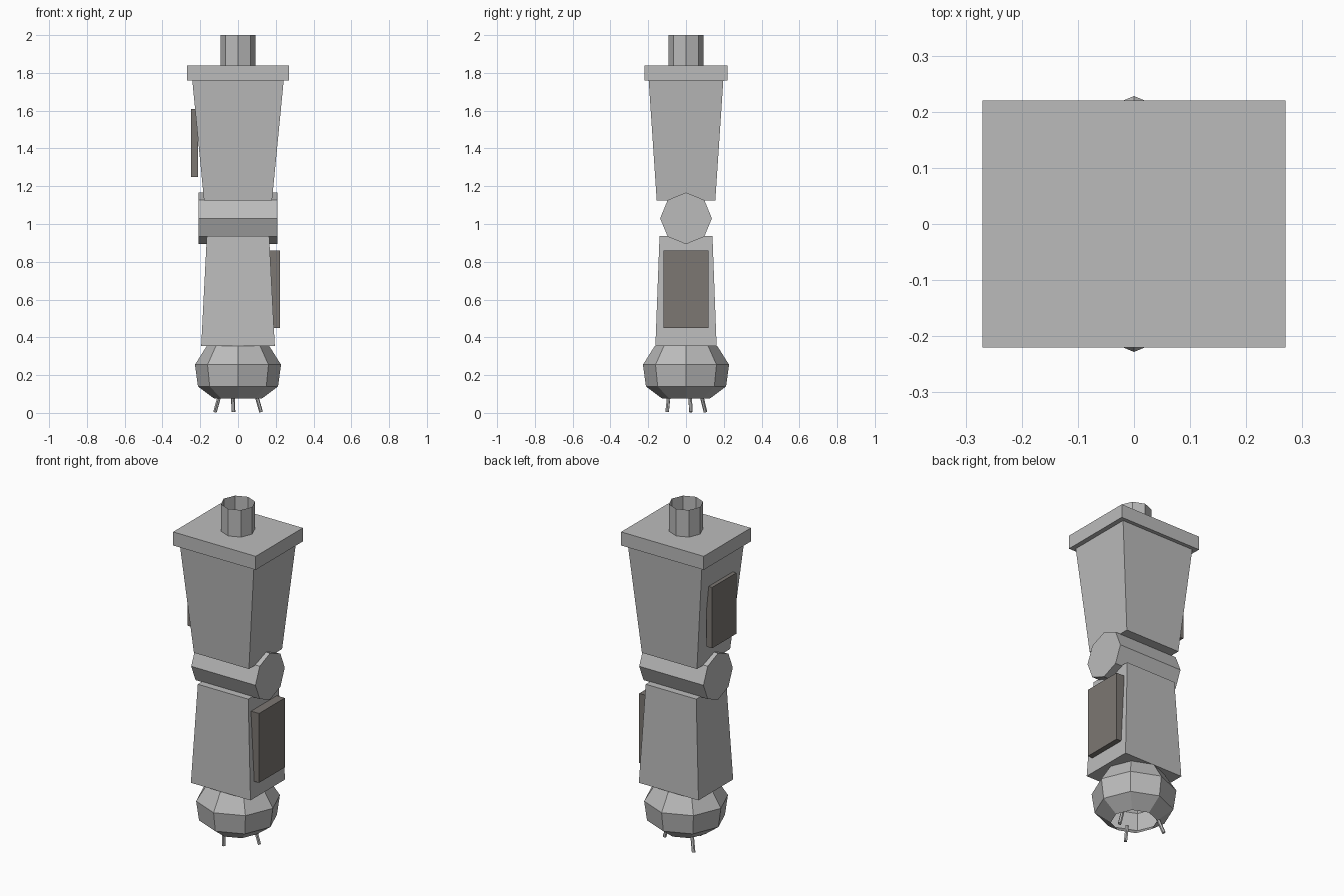
import bpy, bmesh, math
from mathutils import Vector

if "Cube" in bpy.data.objects:
    bpy.data.objects.remove(bpy.data.objects["Cube"])


def material(name, rgb):
    m = bpy.data.materials.new(name)
    m.use_nodes = True
    m.diffuse_color = (*rgb, 1)
    m.node_tree.nodes["Principled BSDF"].inputs["Base Color"].default_value = (*rgb, 1)
    return m


GREY = material("plain grey", (0.5, 0.5, 0.5))
BROWN = material("brown grey", (0.2, 0.184, 0.17))


def finish(name, bm, mat):
    mesh = bpy.data.meshes.new(name)
    bm.to_mesh(mesh)
    bm.free()
    mesh.materials.append(mat)
    obj = bpy.data.objects.new(name, mesh)
    bpy.context.collection.objects.link(obj)
    return obj


def block(name, x, y, z, mat=GREY, top=None):
    """Box from ranges; top gives the half sizes of a tapered upper end."""
    bm = bmesh.new()
    bmesh.ops.create_cube(bm, size=1)
    for v in bm.verts:
        upper = v.co.z > 0
        px, py = x[v.co.x > 0], y[v.co.y > 0]
        if top and upper:
            px, py = math.copysign(top[0], px), math.copysign(top[1], py)
        v.co = (px, py, z[upper])
    return finish(name, bm, mat)


def lathe(name, profile, sides=8):
    """Open shell of revolution from (radius, height) points."""
    bm = bmesh.new()
    rings = [[bm.verts.new((r * math.cos(a), r * math.sin(a), z))
              for a in (math.tau * i / sides for i in range(sides))]
             for r, z in profile]
    for low, high in zip(rings, rings[1:]):
        for i in range(sides):
            j = (i + 1) % sides
            bm.faces.new((low[i], low[j], high[j], high[i]))
    return finish(name, bm, GREY)


def rod(name, start, end, radius, sides=8):
    """Capped cylinder between two points."""
    start, end = Vector(start), Vector(end)
    bm = bmesh.new()
    bmesh.ops.create_cone(bm, cap_ends=True, segments=sides, radius1=radius,
                          radius2=radius, depth=(end - start).length)
    obj = finish(name, bm, GREY)
    obj.location = (start + end) / 2
    obj.rotation_mode = 'QUATERNION'
    obj.rotation_quaternion = (end - start).to_track_quat('Z', 'Y')
    return obj


# Upper limb with its mounting plate and hollow neck
lathe("neck_tube", [(0.093, 1.8), (0.093, 2.0)])
block("top_plate", (-0.27, 0.27), (-0.22, 0.22), (1.76, 1.84))
block("upper_limb", (-0.18, 0.18), (-0.155, 0.155), (1.125, 1.77), top=(0.243, 0.198))

# Hinge and lower limb
rod("hinge_joint", (-0.21, 0, 1.03), (0.21, 0, 1.03), 0.137)
block("lower_limb", (-0.195, 0.195), (-0.162, 0.162), (0.355, 0.937), top=(0.165, 0.14))

# Side panels
block("upper_right_panel", (-0.25, -0.213), (-0.113, 0.113), (1.25, 1.61), BROWN)
block("lower_left_panel", (0.17, 0.222), (-0.12, 0.12), (0.45, 0.86), BROWN)

# Open cup at the end of the limb
lathe("end_cup", [(0.125, 0.075), (0.212, 0.14), (0.228, 0.255), (0.165, 0.355)])

# Three splayed prongs inside the cup
for i, (x, y, dx, dy) in enumerate([(0.095, 0.021, 0.027, 0.005),
                                    (-0.095, 0.08, -0.027, 0.023),
                                    (-0.028, -0.09, 0.004, -0.01)]):
    rod(f"prong_{i + 1}", (x, y, 0.1), (x + dx, y + dy, 0.005), 0.01, 6)
